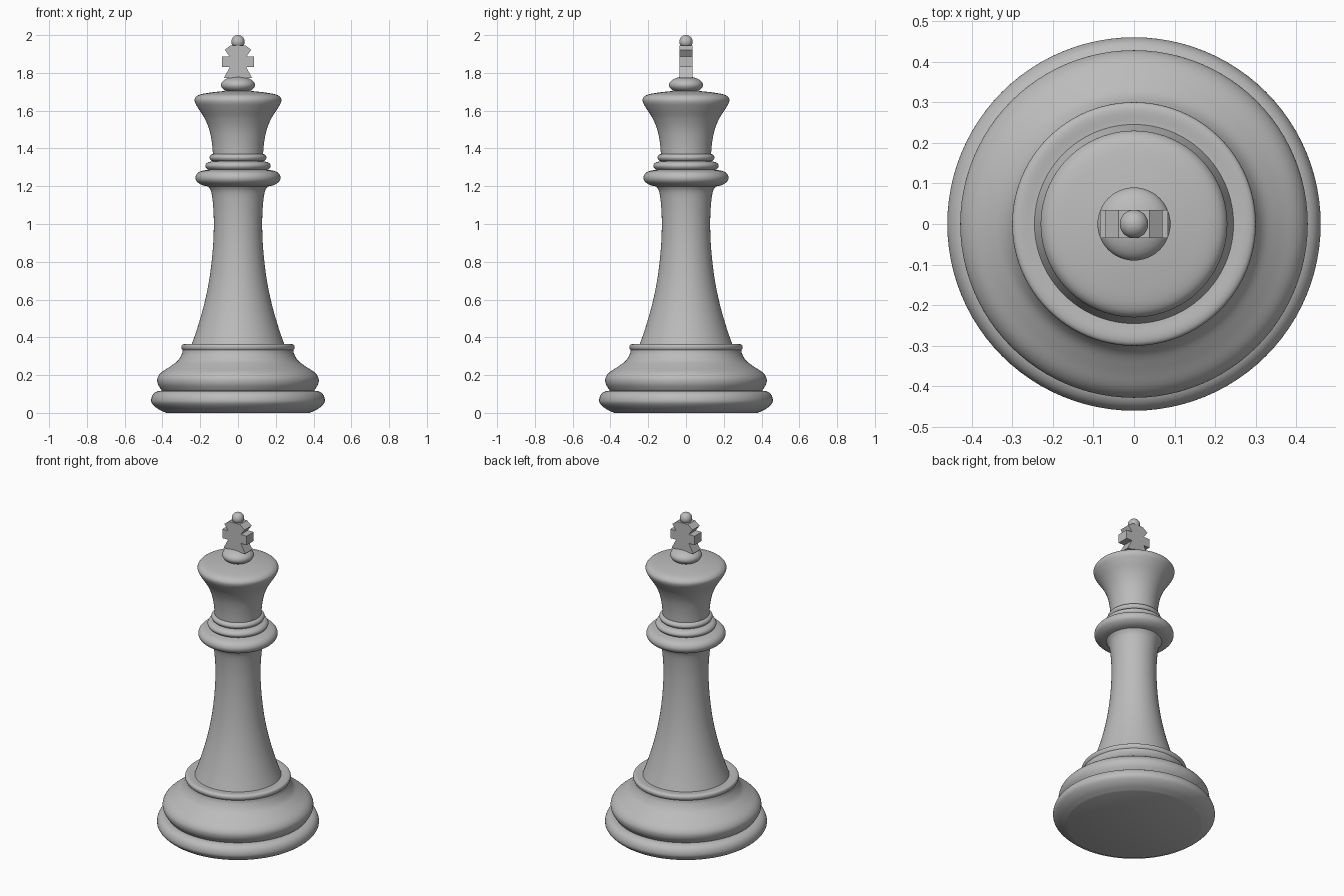
import bpy, bmesh, math
from mathutils import Vector

cube = bpy.data.objects.get("Cube")
if cube:
    bpy.data.objects.remove(cube, do_unlink=True)

grey = bpy.data.materials.new("plain grey")
grey.use_nodes = True
colour = (0.5, 0.5, 0.5, 1)
grey.diffuse_color = colour
grey.node_tree.nodes["Principled BSDF"].inputs["Base Color"].default_value = colour


def finish(name, bm, smooth=True):
    bmesh.ops.recalc_face_normals(bm, faces=bm.faces)
    mesh = bpy.data.meshes.new(name)
    bm.to_mesh(mesh)
    bm.free()
    mesh.materials.append(grey)
    obj = bpy.data.objects.new(name, mesh)
    bpy.context.collection.objects.link(obj)
    if smooth:
        bpy.ops.object.select_all(action='DESELECT')
        obj.select_set(True)
        bpy.context.view_layer.objects.active = obj
        bpy.ops.object.shade_smooth_by_angle(angle=math.radians(40))
    return obj


def curve_through(points, steps=5):
    """Smooth curve passing through all the points."""
    p = [Vector(q) for q in points]
    p = [2 * p[0] - p[1]] + p + [2 * p[-1] - p[-2]]
    out = []
    for a, b, c, d in zip(p, p[1:], p[2:], p[3:]):
        for i in range(steps):
            t = i / steps
            out.append(0.5 * (2 * b + (c - a) * t + (2 * a - 5 * b + 4 * c - d) * t ** 2
                              + (3 * b - a - 3 * c + d) * t ** 3))
    return out + [p[-2]]


def turned(name, points, segments=96):
    """Turn a smooth (radius, height) profile round z and cap both ends."""
    bm = bmesh.new()
    rings = []
    for r, z in curve_through(points):
        rings.append([bm.verts.new((r * math.cos(2 * math.pi * i / segments),
                                    r * math.sin(2 * math.pi * i / segments), z))
                      for i in range(segments)])
    for low, high in zip(rings, rings[1:]):
        for i in range(segments):
            j = (i + 1) % segments
            bm.faces.new((low[i], low[j], high[j], high[i]))
    bm.faces.new(rings[0])
    bm.faces.new(rings[-1])
    return finish(name, bm)


def ball(name, radius, height, z):
    bm = bmesh.new()
    bmesh.ops.create_uvsphere(bm, u_segments=48, v_segments=24, radius=radius)
    for v in bm.verts:
        v.co.z = v.co.z * height / radius + z
    return finish(name, bm)


# Base
turned("foot", [(0.38, 0), (0.425, 0.022), (0.455, 0.05), (0.459, 0.075),
                (0.448, 0.1), (0.425, 0.115), (0.39, 0.118)])
turned("belly", [(0.395, 0.11), (0.41, 0.128), (0.425, 0.155), (0.426, 0.185), (0.405, 0.215),
                 (0.36, 0.245), (0.32, 0.275), (0.298, 0.31), (0.292, 0.335)])
turned("base_collar", [(0.285, 0.325), (0.296, 0.336), (0.3, 0.348), (0.296, 0.36),
                       (0.28, 0.365), (0.25, 0.363)])

# Shaft
turned("shaft", [(0.248, 0.355), (0.215, 0.45), (0.178, 0.58), (0.15, 0.72), (0.133, 0.87),
                 (0.128, 1.0), (0.132, 1.1), (0.142, 1.17), (0.162, 1.205)])

# Neck rings
turned("large_neck_ring", [(0.15, 1.197), (0.19, 1.206), (0.217, 1.224), (0.225, 1.245),
                           (0.217, 1.266), (0.195, 1.28), (0.14, 1.29)])
turned("middle_neck_ring", [(0.13, 1.283), (0.16, 1.289), (0.173, 1.308),
                            (0.16, 1.326), (0.13, 1.333)])
turned("small_neck_ring", [(0.12, 1.33), (0.142, 1.336), (0.151, 1.352),
                           (0.142, 1.367), (0.12, 1.373)])

# Head and crown
turned("head", [(0.132, 1.36), (0.138, 1.43), (0.152, 1.5), (0.177, 1.56), (0.21, 1.612),
                (0.228, 1.645), (0.226, 1.668), (0.2, 1.686), (0.13, 1.698), (0.06, 1.705),
                (0.01, 1.708)])
ball("crown_button", 0.09, 0.045, 1.736)

# Cross with flared top and foot
half = [(0.038, 1.946), (0.07, 1.922), (0.044, 1.886), (0.084, 1.886),
        (0.084, 1.83), (0.044, 1.83), (0.073, 1.776), (0.073, 1.772)]
outline = half + [(-x, z) for x, z in reversed(half)]
depth = 0.035
bm = bmesh.new()
front = bm.faces.new([bm.verts.new((x, -depth, z)) for x, z in outline])
grown = bmesh.ops.extrude_face_region(bm, geom=[front], use_keep_orig=True)
moved = [g for g in grown["geom"] if isinstance(g, bmesh.types.BMVert)]
bmesh.ops.translate(bm, verts=moved, vec=(0, 2 * depth, 0))
finish("cross", bm, smooth=False)
ball("finial", 0.035, 0.035, 1.965)
